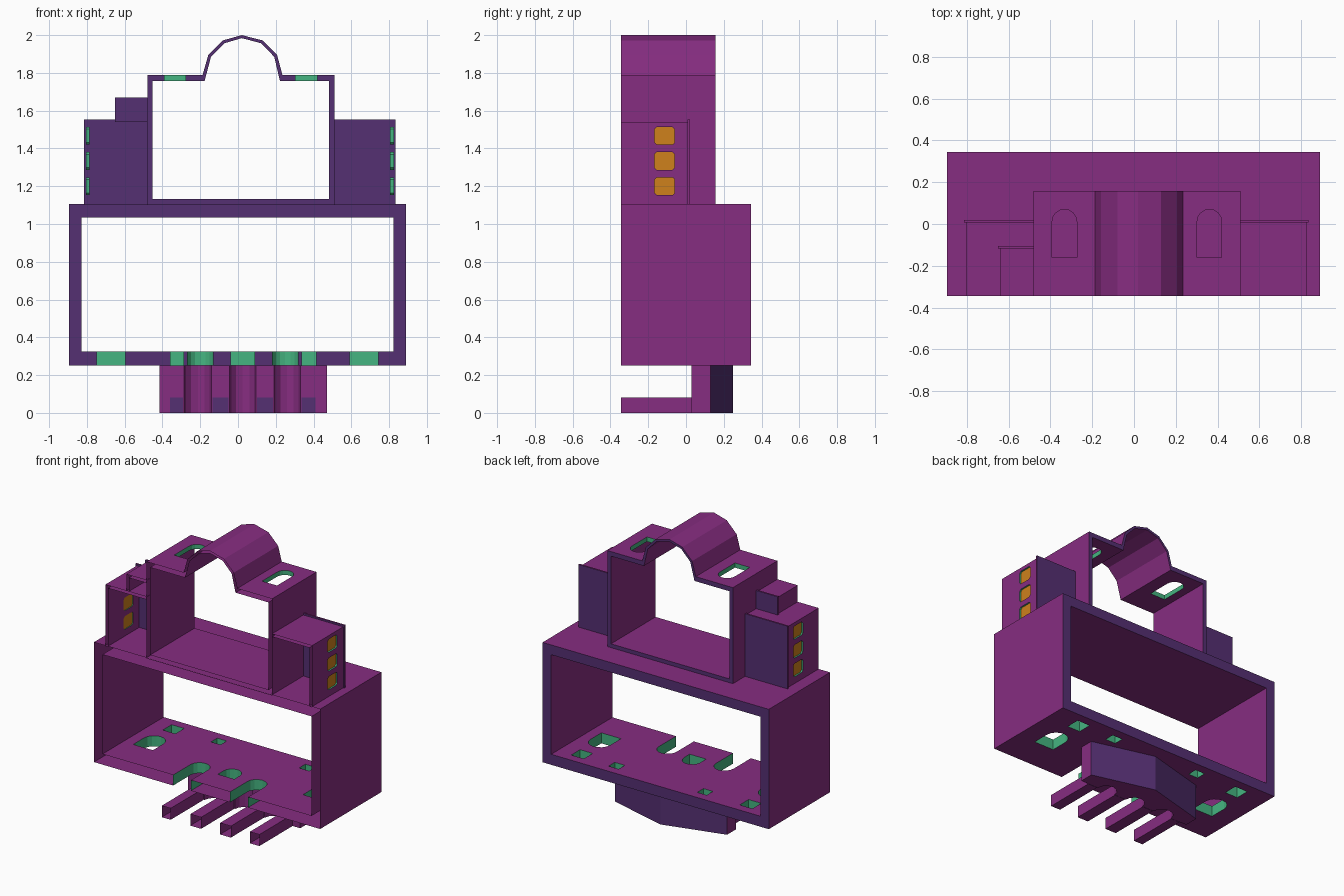
import bpy, bmesh, math
from mathutils import Vector

if "Cube" in bpy.data.objects:
    bpy.data.objects.remove(bpy.data.objects["Cube"])

def material(name, rgb):
    m = bpy.data.materials.new(name)
    m.diffuse_color = (*rgb, 1)
    m.use_nodes = True
    m.node_tree.nodes["Principled BSDF"].inputs["Base Color"].default_value = m.diffuse_color
    return m

MATS = [material("magenta_wall", (0.24, 0.026, 0.22)),
        material("indigo_top", (0.091, 0.029, 0.17)),
        material("green_jamb", (0.06, 0.46, 0.22)),
        material("orange_glass", (0.62, 0.22, 0.012))]
SIDE, TOP, JAMB, GLASS = range(4)
FRONT = -0.345          # the open lower edge of all walls


def place(axis, p, t):
    return {'x': Vector((t, p[0], p[1])), 'y': Vector((p[0], t, p[1])),
            'z': Vector((p[0], p[1], t))}[axis]


def prism(bm, pts, a, b, axis, mat=SIDE):
    """Extrude a 2D outline along an axis from a to b."""
    lo = [bm.verts.new(place(axis, p, a)) for p in pts]
    hi = [bm.verts.new(place(axis, p, b)) for p in pts]
    n = len(pts)
    faces = [bm.faces.new(lo[::-1]), bm.faces.new(hi)]
    faces += [bm.faces.new((lo[i], lo[(i + 1) % n], hi[(i + 1) % n], hi[i])) for i in range(n)]
    for f in faces:
        f.material_index = mat


def ring(bm, outer, inner, a, b):
    """Closed wall loop between two outlines, extruded along y."""
    n = len(outer)
    loops = [[bm.verts.new(place('y', p, t)) for p in o]
             for o, t in ((outer, a), (outer, b), (inner, b), (inner, a))]
    for k in range(4):
        u, v = loops[k], loops[(k + 1) % 4]
        for i in range(n):
            j = (i + 1) % n
            bm.faces.new((u[i], u[j], v[j], v[i]))


def finish(name, bm):
    bmesh.ops.recalc_face_normals(bm, faces=bm.faces[:])
    me = bpy.data.meshes.new(name)
    bm.to_mesh(me)
    bm.free()
    for m in MATS:
        me.materials.append(m)
    ob = bpy.data.objects.new(name, me)
    bpy.context.collection.objects.link(ob)
    return ob


def paint_tops(bm, both=True):
    bmesh.ops.recalc_face_normals(bm, faces=bm.faces[:])
    for f in bm.faces:
        ny = f.normal.y
        if ny > 0.9 or (both and ny < -0.9):
            f.material_index = TOP


def wall(name, bm, cuts=()):
    """Paint a wall, cut its openings with green jambs, open its lower edge."""
    paint_tops(bm)
    ob = finish(name, bm)
    if cuts:
        cb = bmesh.new()
        for pts, a, b, axis in cuts:
            prism(cb, pts, a, b, axis, JAMB)
        cutter = finish("opening_cutter", cb)
        cutter.hide_render = True
        mod = ob.modifiers.new("openings", 'BOOLEAN')
        mod.operation, mod.solver, mod.object = 'DIFFERENCE', 'EXACT', cutter
        dg = bpy.context.evaluated_depsgraph_get()
        me = bpy.data.meshes.new_from_object(ob.evaluated_get(dg))
        ob.modifiers.clear()
        ob.data = me
        bpy.data.objects.remove(cutter)
    b2 = bmesh.new()
    b2.from_mesh(ob.data)
    gone = [f for f in b2.faces if f.normal.y < -0.9 and f.calc_center_median().y < FRONT + 0.002]
    bmesh.ops.delete(b2, geom=gone, context='FACES')
    b2.to_mesh(ob.data)
    b2.free()
    return ob


def rect(x0, x1, y0, y1):
    return [(x0, y0), (x1, y0), (x1, y1), (x0, y1)]


def arch(x0, x1, y0, y1, n=8):
    c, r = (x0 + x1) / 2, (x1 - x0) / 2
    return [(x0, y0), (x1, y0)] + [(c + r * math.cos(math.pi * i / n), y1 - r + r * math.sin(math.pi * i / n))
                                   for i in range(n + 1)]


def rounded(x0, x1, y0, y1, c=0.012):
    return [(x0 + c, y0), (x1 - c, y0), (x1, y0 + c), (x1, y1 - c),
            (x1 - c, y1), (x0 + c, y1), (x0, y1 - c), (x0, y0 + c)]


# Main hall with doors and windows in its bottom wall
bm = bmesh.new()
ring(bm, rect(-0.895, 0.89, 0.25, 1.105), rect(-0.828, 0.822, 0.325, 1.035), FRONT, 0.345)
holes = [arch(-0.04, 0.09, -0.17, -0.04),
         arch(-0.27, -0.13, -0.5, -0.08), arch(0.18, 0.32, -0.5, -0.08),
         arch(-0.75, -0.595, -0.11, 0.09), arch(0.59, 0.745, -0.11, 0.09),
         rect(-0.72, -0.62, 0.18, 0.28), rect(0.61, 0.71, 0.18, 0.28),
         rect(-0.36, -0.285, 0.21, 0.28), rect(0.335, 0.415, 0.21, 0.28)]
wall("main_hall", bm, [(h, 0.2, 0.36, 'z') for h in holes])

# Upper hall with rounded apse
bm = bmesh.new()
outer = [(-0.48, 1.1), (0.51, 1.1), (0.51, 1.79), (0.235, 1.79), (0.207, 1.895), (0.13, 1.972), (0.02, 2.0),
         (-0.08, 1.972), (-0.158, 1.893), (-0.187, 1.79), (-0.48, 1.79)]
inner = [(-0.452, 1.132), (0.482, 1.132), (0.482, 1.757), (0.222, 1.757), (0.192, 1.885), (0.122, 1.957),
         (0.02, 1.984), (-0.072, 1.957), (-0.143, 1.885), (-0.177, 1.757), (-0.452, 1.757)]
ring(bm, outer, inner, FRONT, 0.157)
wall("upper_hall", bm, [(arch(a, a + 0.118, -0.16, 0.07), 1.72, 1.82, 'z') for a in (-0.392, 0.302)])


def annex(name, xi, xo, z0, z1, y_top, windows=()):
    """Side room: L-shaped wall with a thin overhanging lid."""
    s = 1 if xo > xi else -1
    t = 0.02
    b = bmesh.new()
    prism(b, [(xi, z1), (xo, z1), (xo, z0), (xo - s * t, z0), (xo - s * t, z1 - t), (xi, z1 - t)],
          FRONT, y_top - 0.012, 'y')
    lo, hi = sorted((xo - 0.06, xo + 0.06))
    wall(name + "_wall", b, [(w, lo, hi, 'x') for w in windows])
    b = bmesh.new()
    prism(b, rect(*sorted((xi, xo + s * 0.01)), z0, z1 + 0.012), y_top - 0.012, y_top, 'y')
    paint_tops(b)
    finish(name + "_lid", b)
    if windows:
        b = bmesh.new()
        for w in windows:
            g = xo - s * 0.013
            prism(b, w, g - 0.002, g + 0.002, 'x', GLASS)
        finish(name + "_glass", b)


# Side rooms, each with three windows, and the small step on the left
panes = [rounded(-0.167, -0.06, z, z + 0.094) for z in (1.153, 1.286, 1.42)]
annex("right_room", 0.508, 0.825, 1.1, 1.54, 0.02, panes)
annex("left_room", -0.478, -0.805, 1.1, 1.54, 0.02, panes)
annex("small_left_room", -0.478, -0.64, 1.54, 1.658, -0.105)

# Porch: gabled block with three shallow arches underneath
cols = [(-0.36, -0.29), (-0.135, -0.05), (0.1, 0.185), (0.335, 0.41)]
prof = [(-0.415, 0.03)]
for (a0, a1), (b0, b1) in zip(cols, cols[1:]):
    x0, x1 = a1 + 0.005, b0 - 0.005
    for i in range(7):
        t = math.pi * i / 6
        prof.append(((x0 + x1) / 2 - (x1 - x0) / 2 * math.cos(t), 0.03 + 0.07 * math.sin(t)))
prof += [(0.47, 0.03), (0.47, 0.13), (0.027, 0.248), (-0.415, 0.13)]
bm = bmesh.new()
prism(bm, prof, 0.0, 0.25, 'z')
paint_tops(bm, both=False)
finish("porch_roof", bm)

# Porch columns, open at the lower end
for k, (x0, x1) in enumerate(cols):
    bm = bmesh.new()
    prism(bm, rect(x0, x1, 0.0, 0.082), FRONT, 0.028, 'y')
    wall("porch_column_%d" % (k + 1), bm)
